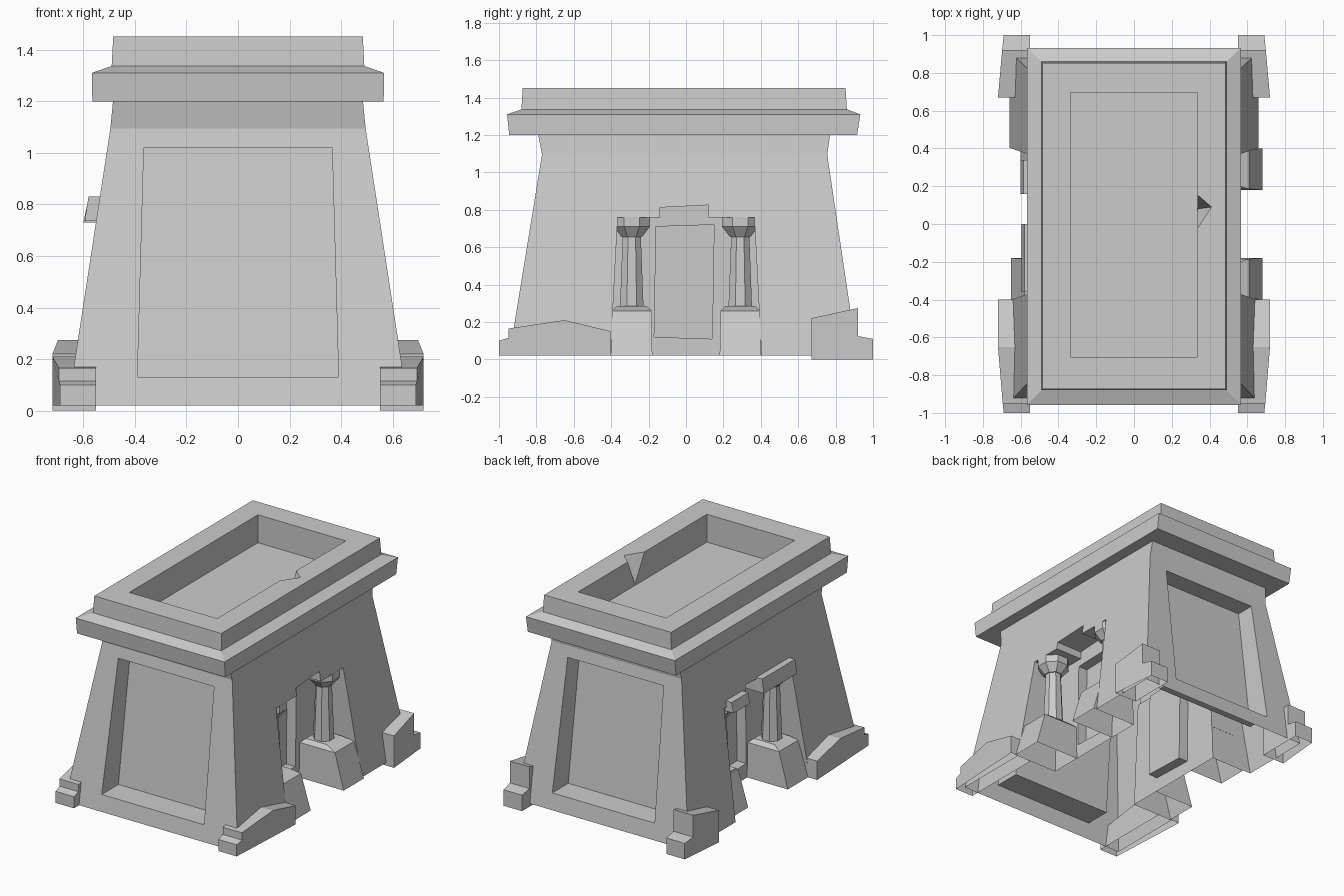
import bpy, bmesh, math

if "Cube" in bpy.data.objects:
    bpy.data.objects.remove(bpy.data.objects["Cube"])


def loft(name, rings, open_bottom=False):
    """Join equal-length rings of points with quads and cap both ends."""
    bm = bmesh.new()
    vs = [[bm.verts.new(p) for p in r] for r in rings]
    n = len(vs[0])
    for a, b in zip(vs, vs[1:]):
        for i in range(n):
            j = (i + 1) % n
            bm.faces.new((a[i], a[j], b[j], b[i]))
    bm.faces.new(vs[0][::-1])
    bm.faces.new(vs[-1])
    bmesh.ops.recalc_face_normals(bm, faces=bm.faces)
    if open_bottom:
        drop_bottom(bm)
    me = bpy.data.meshes.new(name)
    bm.to_mesh(me)
    bm.free()
    ob = bpy.data.objects.new(name, me)
    bpy.context.collection.objects.link(ob)
    return ob


def drop_bottom(bm):
    bm.normal_update()
    low = [f for f in bm.faces if f.normal.z < -0.9 and f.calc_center_median().z < 0.05]
    bmesh.ops.delete(bm, geom=low, context='FACES')


def rect(x0, x1, y0, y1, z):
    return [(x0, y0, z), (x1, y0, z), (x1, y1, z), (x0, y1, z)]


def side_prism(name, prof, x0, x1, **kw):
    return loft(name, [[(x, y, z) for y, z in prof] for x in (x0, x1)], **kw)


def ngon(cx, cy, r, z, n=8):
    return [(cx + r * math.cos(math.tau * (i + .5) / n),
             cy + r * math.sin(math.tau * (i + .5) / n), z) for i in range(n)]


# Battered walls, cornice and parapet as one stack of rectangles
body = loft("temple_body", [rect(-h, h, y0, y1, z) for h, y0, y1, z in (
    (.66, -.945, .915, .02), (.495, -.77, .755, 1.095), (.485, -.79, .77, 1.2),
    (.565, -.945, .915, 1.2), (.567, -.957, .932, 1.31),
    (.49, -.88, .86, 1.337), (.484, -.873, .853, 1.452))])

# Cutters: roof basin with a chipped edge
cutters = [
    loft("roof_basin_cut", [rect(-.335, .335, -.705, .695, z) for z in (1.26, 1.6)]),
    loft("rim_chip_cut", [
        [(.32, .09, 1.27), (.338, .08, 1.27), (.32, .07, 1.27)],
        [(.32, .17, 1.455), (.412, .09, 1.455), (.32, -.05, 1.455)]]),
]

# Cutters: sunken end panels, front and back
for s, bot, top, dy in ((-1, .745, .65, 0), (1, .725, .635, 0)):
    def panel(yb, yt):
        return [(-.39, s * yb, .13), (.39, s * yb, .13),
                (.365, s * yt, 1.02), (-.365, s * yt, 1.02)]
    cutters.append(loft("end_panel_cut", [panel(bot, top), panel(1.2, 1.2)]))

# Cutters: side porches and the doors within
niche = [(-.41, -.1), (-.365, .76), (-.14, .76), (-.14, .812),
         (.12, .825), (.12, .76), (.365, .76), (.41, -.1)]
door = [(-.17, .12), (-.16, .71), (.15, .72), (.14, .11)]
for s in (-1, 1):
    cutters.append(side_prism("porch_cut", niche, s * .34, s * .95))
    cutters.append(side_prism("door_cut", door, s * .27, s * .42))

bpy.context.view_layer.objects.active = body
for c in cutters:
    m = body.modifiers.new("cut", 'BOOLEAN')
    m.operation, m.solver, m.object = 'DIFFERENCE', 'EXACT', c
    bpy.ops.object.modifier_apply(modifier=m.name)
    bpy.data.objects.remove(c)

# The shell is open underneath
bm = bmesh.new()
bm.from_mesh(body.data)
drop_bottom(bm)
bm.to_mesh(body.data)
bm.free()

# Porch pedestals, faceted columns and flared capitals
for sx in (-1, 1):
    for sy in (-1, 1):
        out = .6 if (sx, sy) == (-1, 1) else (.65 if sx < 0 else .68)
        cx, cy = sx * .45, sy * .29
        loft("pedestal", [
            rect(sx * .34, sx * out, cy - .11, cy + .11, .02),
            rect(sx * .34, sx * (out - .07), cy - .105, cy + .105, .26),
            rect(sx * .37, sx * .53, cy - .08, cy + .08, .285)], open_bottom=True)
        loft("column", [ngon(cx, cy, .068, .28), ngon(cx, cy, .052, .67)])
        loft("capital", [ngon(cx, cy, .06, .655), ngon(cx, cy, .105, .71),
                         ngon(cx, cy, .105, .762)])

# Remaining lintel pieces on the left side
loft("lintel_long", [rect(-.595, -.36, -.36, 0, .735), rect(-.58, -.36, -.36, 0, .83)])
loft("lintel_short", [rect(-.6, -.36, .16, .34, .73), rect(-.585, -.36, .16, .34, .80)])

# Corner footing stones
front = [(-1, .02), (-1, .1), (-.95, .115), (-.95, .165),
         (-.65, .21), (-.4, .15), (-.4, .02)]
back = [(1, .0), (1, .11), (.92, .125), (.92, .275), (.67, .22), (.67, .0)]
for s in (-1, 1):
    for name, prof in (("front_footing", front), ("back_footing", back)):
        def xo(y):
            return .72 - .03 * max(0, abs(y) - .7) / .3
        loft(name, [[(s * .55, y, z) for y, z in prof],
                    [(s * xo(y), y, z) for y, z in prof]], open_bottom=True)
